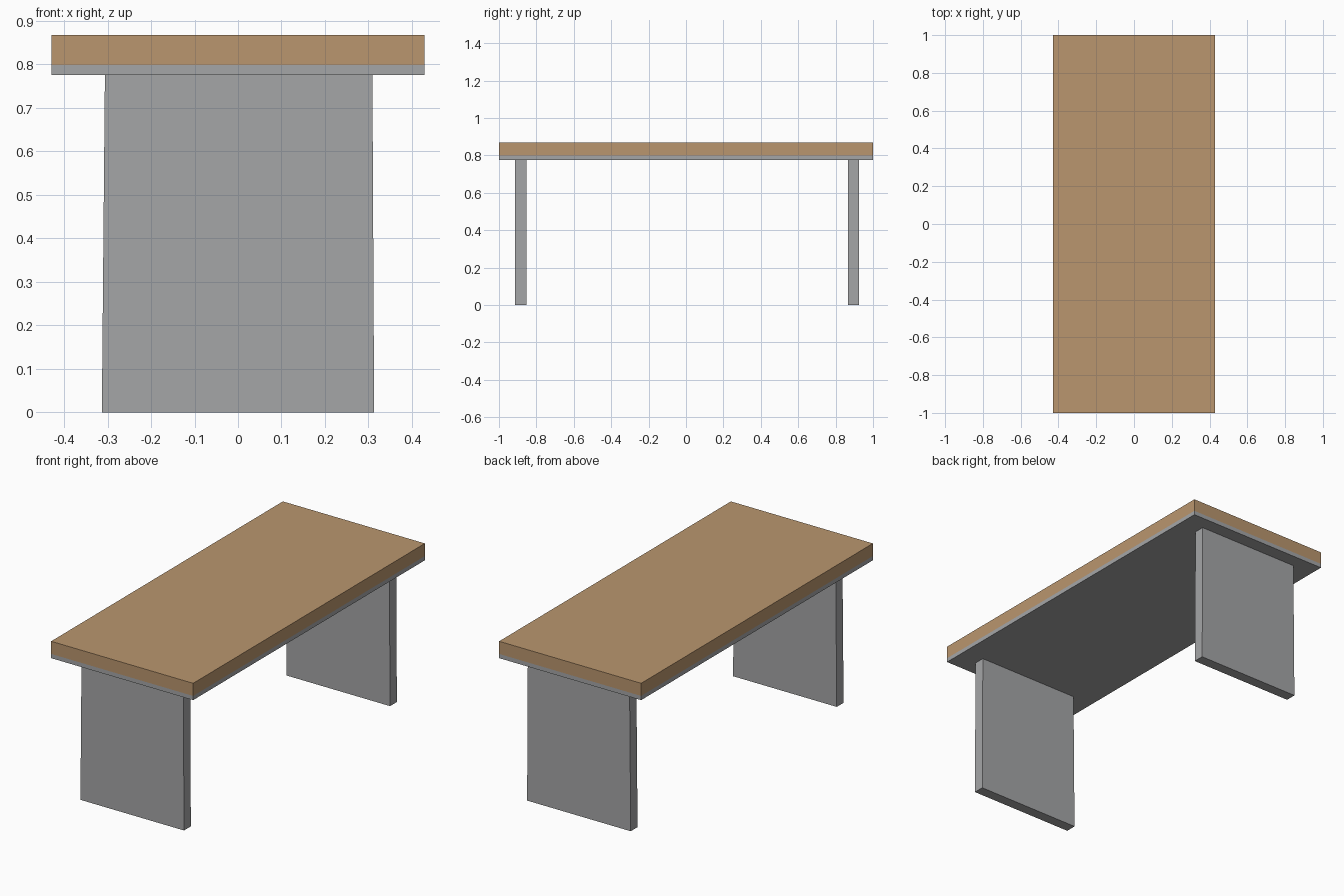
import bpy
import bmesh

if "Cube" in bpy.data.objects:
    bpy.data.objects.remove(bpy.data.objects["Cube"])


def material(name, rgb):
    m = bpy.data.materials.new(name)
    m.diffuse_color = (*rgb, 1.0)
    m.use_nodes = True
    m.node_tree.nodes["Principled BSDF"].inputs["Base Color"].default_value = m.diffuse_color
    return m


wood = material("light_wood", (0.491, 0.305, 0.156))
metal = material("grey_metal", (0.376, 0.381, 0.386))


def block(name, mat, bottom_x, top_x, y, z):
    """Box whose x extent may differ between bottom and top."""
    bm = bmesh.new()
    bmesh.ops.create_cube(bm, size=1.0)
    for v in bm.verts:
        xs = top_x if v.co.z > 0 else bottom_x
        v.co = (xs[v.co.x > 0], y[v.co.y > 0], z[v.co.z > 0])
    me = bpy.data.meshes.new(name)
    bm.to_mesh(me)
    bm.free()
    me.materials.append(mat)
    ob = bpy.data.objects.new(name, me)
    bpy.context.collection.objects.link(ob)
    return ob


# Table top: thick wooden board on a thin grey plate
SIDE = (-0.429, 0.429)
block("wooden_top", wood, SIDE, SIDE, (-1.0, 1.0), (0.799, 0.868))
block("under_plate", metal, SIDE, SIDE, (-1.0, 1.0), (0.776, 0.799))

# Slightly tapered panel legs
for name, y in (("front_leg", (-0.913, -0.854)), ("back_leg", (0.865, 0.924))):
    block(name, metal, (-0.313, 0.313), (-0.306, 0.309), y, (0.0, 0.776))
